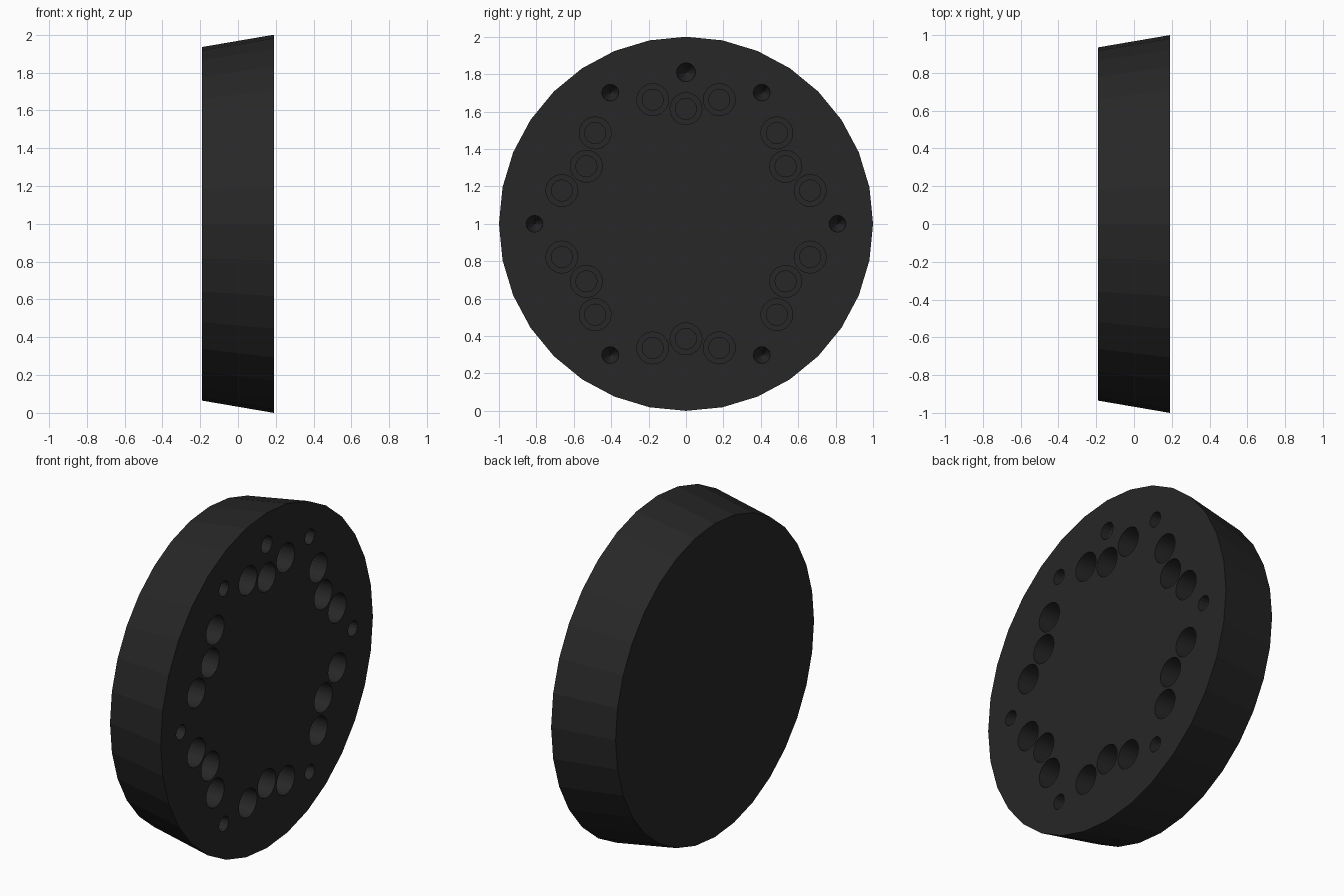
import bpy, bmesh
from math import cos, sin, pi, radians

if "Cube" in bpy.data.objects:
    bpy.data.objects.remove(bpy.data.objects["Cube"])

HALF = 0.19   # half thickness along x
CZ = 1.0      # height of the disc axis


def lathe(bm, profile, y, z, sides):
    """Closed solid turned about an x-parallel axis; profile = (x, radius), radius 0 = point."""
    rings = []
    for x, r in profile:
        if r == 0:
            rings.append([bm.verts.new((x, y, z))])
        else:
            rings.append([bm.verts.new((x, y + r * cos(2 * pi * i / sides),
                                        z + r * sin(2 * pi * i / sides))) for i in range(sides)])
    for a, b in zip(rings, rings[1:]):
        for i in range(sides):
            j = (i + 1) % sides
            if len(b) == 1:
                bm.faces.new((a[i], a[j], b[0]))
            else:
                bm.faces.new((a[i], a[j], b[j], b[i]))
    for ring in (rings[0], rings[-1]):
        if len(ring) > 1:
            bm.faces.new(ring)


def finish(bm, name):
    bmesh.ops.recalc_face_normals(bm, faces=bm.faces)
    mesh = bpy.data.meshes.new(name)
    bm.to_mesh(mesh)
    bm.free()
    obj = bpy.data.objects.new(name, mesh)
    bpy.context.collection.objects.link(obj)
    return obj


# Tapered disc
bm = bmesh.new()
lathe(bm, [(-HALF, 0.935), (HALF, 1.0)], 0, CZ, 32)
disc = finish(bm, "disc_body")

# Cutter with every hole
bm = bmesh.new()
OUT = HALF + 0.05


def place(radius, degrees):
    a = radians(degrees)
    return radius * cos(a), CZ + radius * sin(a)


# Six groups of three stepped sockets
socket = [(OUT, 0.085), (HALF - 0.2, 0.085), (HALF - 0.2, 0.056), (HALF - 0.29, 0.056)]
for k in range(6):
    mid = 30 + 60 * k
    for r, offset in ((0.615, 0), (0.687, -15), (0.687, 15)):
        lathe(bm, socket, *place(r, mid + offset), 32)

# Small conical pits between the groups, plus a larger one at the top
for angle, r in [(60 * k, 0.047) for k in range(6)] + [(90, 0.053)]:
    lathe(bm, [(OUT, r), (HALF - 0.05, r * 0.9), (HALF - 0.15, 0)], *place(0.81, angle), 16)
cutter = finish(bm, "hole_cutter")
cutter.hide_render = True

# Cut the holes and drop the cutter
mod = disc.modifiers.new("holes", 'BOOLEAN')
mod.operation = 'DIFFERENCE'
mod.solver = 'EXACT'
mod.object = cutter
bpy.context.view_layer.objects.active = disc
disc.select_set(True)
bpy.ops.object.modifier_apply(modifier=mod.name)
bpy.data.objects.remove(cutter)

# Dark finish
mat = bpy.data.materials.new("dark_rubber")
mat.diffuse_color = (0.02, 0.02, 0.02, 1)
mat.use_nodes = True
mat.node_tree.nodes["Principled BSDF"].inputs["Base Color"].default_value = mat.diffuse_color
disc.data.materials.clear()
disc.data.materials.append(mat)
